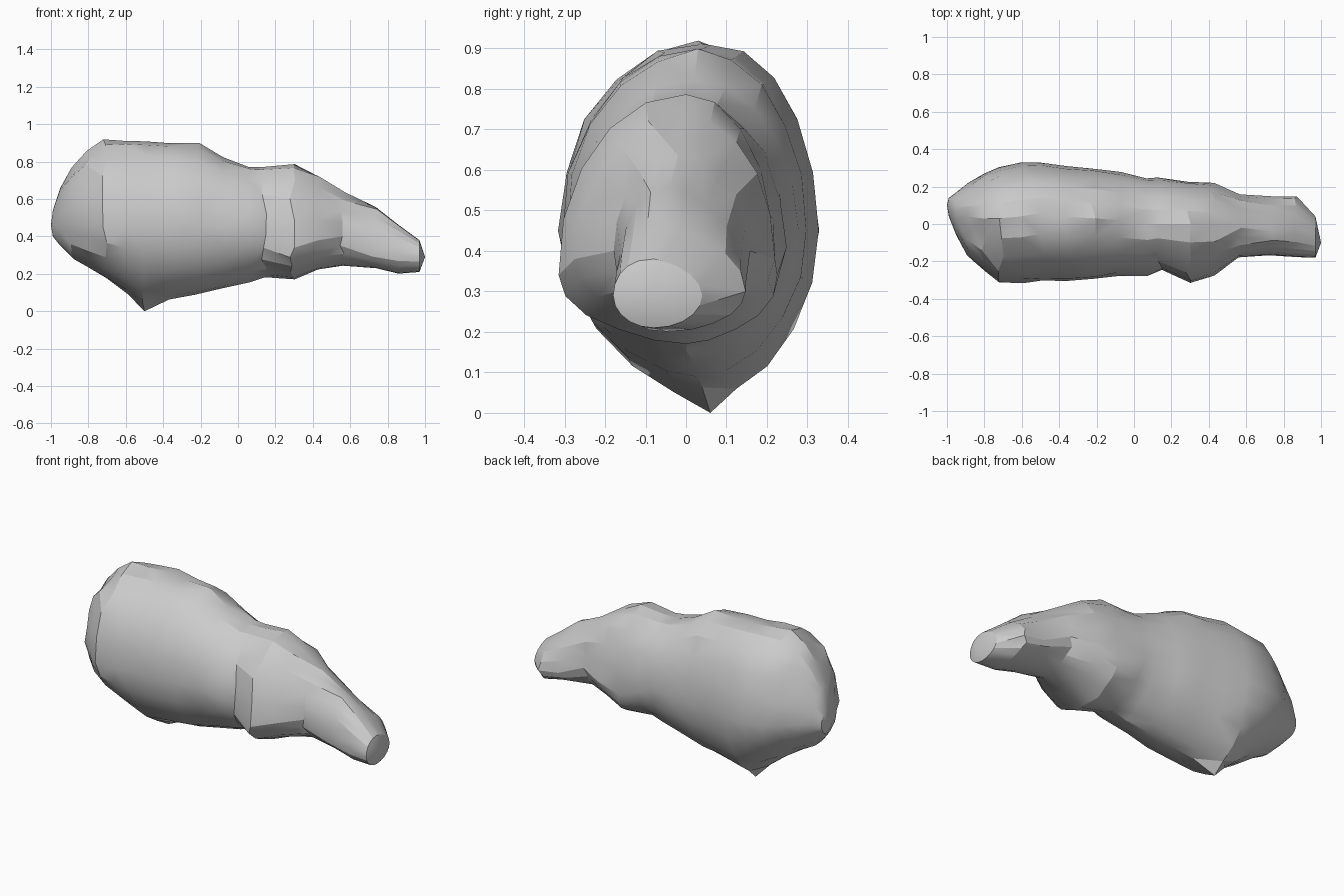
import bpy, bmesh, math, random

default_cube = bpy.data.objects.get("Cube")
if default_cube:
    bpy.data.objects.remove(default_cube, do_unlink=True)

random.seed(4)
SIDES = 20

# Cross-sections in hundredths: x, top, bottom, front edge, back edge, widest height, ridge offset
SECTIONS = [
    (-99, 54, 40, 4, 14, 46, 9),
    (-95, 66, 35, -6, 17, 47, 6),
    (-88, 77, 28, -17, 22, 47, 4),
    (-80, 86, 23, -26, 27, 46, 3),
    (-71, 92, 17, -32, 31, 45, 3),
    (-60, 92, 9, -32, 33, 45, 4),
    (-50, 92, 3, -31, 33, 45, 6),
    (-36, 91, 6, -31, 31, 45, 4),
    (-22, 90, 8, -30, 30, 45, 3),
    (-8, 83, 12, -28, 28, 45, 2),
    (6, 78, 15, -28, 25, 44, 0),
    (14, 78, 18, -25, 25, 41, 0),
    (29, 79, 17, -32, 23, 34, 0),
    (42, 74, 22, -28, 22, 38, -1),
    (56, 64, 24, -18, 16, 40, -2),
    (73, 56, 23, -17, 15, 32, -4),
    (86, 46, 20, -18, 15, 30, -5),
    (97, 38, 21, -18, 4, 29, -8),
]


def bend(x, c, s):
    """Roundness of each quarter: above 1 is pinched, below 1 is boxy."""
    if x < 0.6:
        return 1.2 if s < 0 else 1
    if s < 0:
        return 1
    return 1.4 if c > 0 else 0.85


def section_ring(bm, values):
    """Egg-shaped ring, turning into a lopsided wedge along the narrow end."""
    x, top, bottom, front, back, wide, ridge = (v / 100 for v in values)
    rough = 0 if abs(x) > 0.92 else 1
    ring = []
    for i in range(SIDES):
        angle = math.tau * i / SIDES
        c, s = math.cos(angle), math.sin(angle)
        reach = back - ridge if c > 0 else ridge - front
        height = top - wide if s > 0 else wide - bottom
        spread = math.copysign(abs(c) ** bend(x, c, s), c)
        dent = 1 - rough * random.uniform(0, 0.025)
        slide = rough * random.uniform(-0.015, 0.015)
        ring.append(bm.verts.new((x + slide, ridge + reach * spread * dent,
                                  wide + height * s * dent)))
    return ring


def cap(bm, ring, tip):
    """Close an end with a fan of faces around a blunt tip."""
    point = bm.verts.new(tip)
    for i in range(SIDES):
        bm.faces.new((ring[i], ring[(i + 1) % SIDES], point))


# Body skin lofted through the sections
bm = bmesh.new()
rings = [section_ring(bm, values) for values in SECTIONS]
for first, second in zip(rings, rings[1:]):
    for i in range(SIDES):
        j = (i + 1) % SIDES
        bm.faces.new((first[i], first[j], second[j], second[i]))
cap(bm, rings[0], (-1, 0.1, 0.46))
cap(bm, rings[-1], (1, -0.1, 0.29))

# Small pointed keel under the belly
keel = min((v for ring in rings for v in ring), key=lambda v: v.co.z)
keel.co = (-0.5, 0.06, 0)

# Irregular triangular facets
bmesh.ops.triangulate(bm, faces=bm.faces[:], quad_method='SHORT_EDGE')
bmesh.ops.recalc_face_normals(bm, faces=bm.faces[:])
mesh = bpy.data.meshes.new("rock_body")
bm.to_mesh(mesh)
bm.free()

# Single stone grey
stone = bpy.data.materials.new("stone_grey")
stone.use_nodes = True
grey = (0.6, 0.6, 0.6, 1)
stone.diffuse_color = grey
stone.node_tree.nodes["Principled BSDF"].inputs["Base Color"].default_value = grey
mesh.materials.append(stone)

rock = bpy.data.objects.new("rock_body", mesh)
bpy.context.collection.objects.link(rock)
bpy.context.view_layer.objects.active = rock
rock.select_set(True)
bpy.ops.object.shade_smooth_by_angle(angle=math.radians(22))
